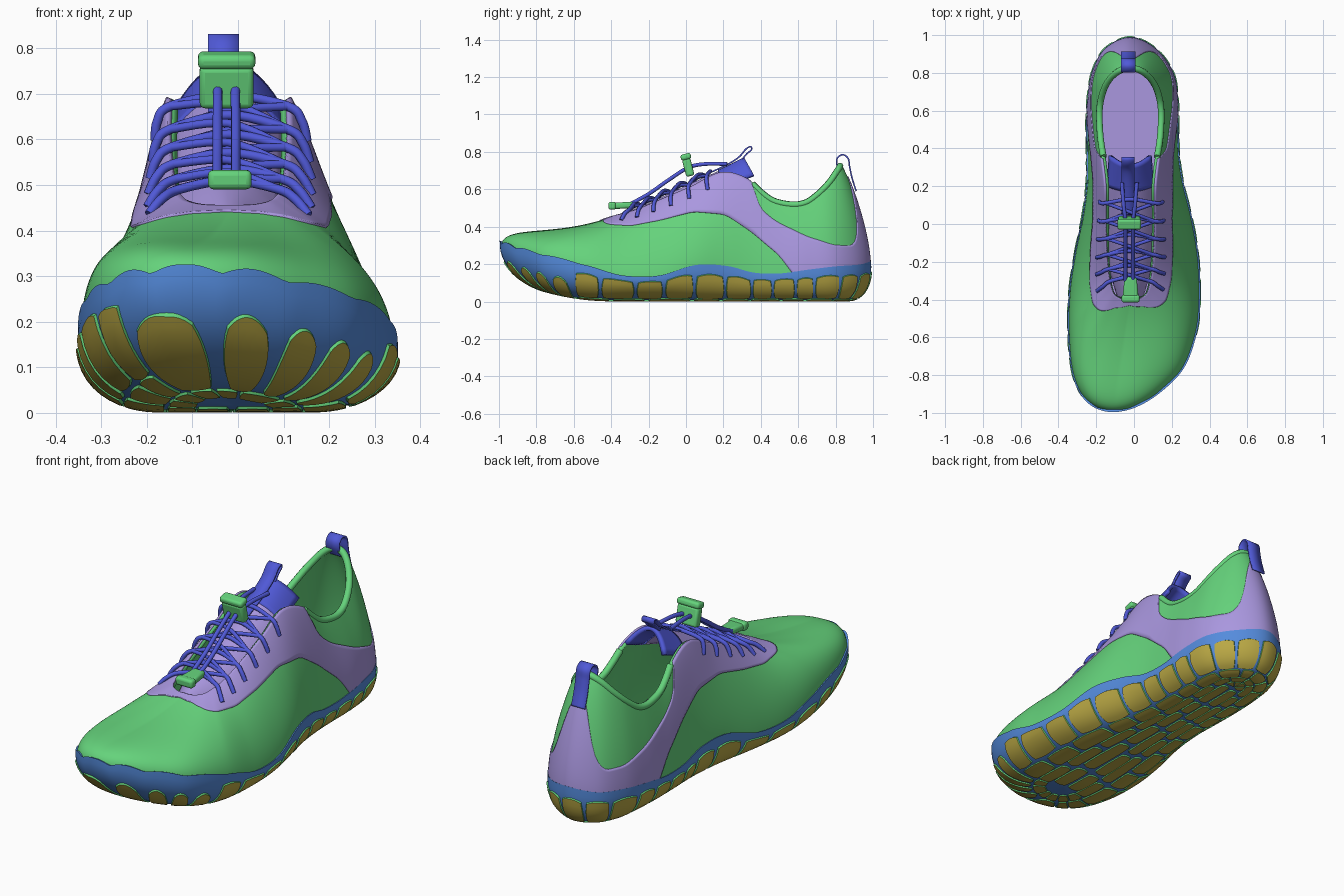
import bpy, math, random
from mathutils import Vector as V

if "Cube" in bpy.data.objects:
    bpy.data.objects.remove(bpy.data.objects["Cube"])
random.seed(4)
def mat(name, c):
    m = bpy.data.materials.new(name)
    m.diffuse_color = (*c, 1)
    m.use_nodes = True
    m.node_tree.nodes["Principled BSDF"].inputs["Base Color"].default_value = m.diffuse_color
    return m
GREEN, PURPLE = mat("green", (.13, .65, .2)), mat("purple", (.4, .31, .74))
BLUE, CORD, GOLD = mat("sole_blue", (.09, .26, .72)), mat("cord_blue", (.08, .1, .68)), mat("gold", (.5, .4, .06))

# Stations from toe to heel: base y, left x, right x, topline y, half width, z, sole edge z
ST = [(-.99, -.11, -.11, -.40, 0, .452, .318), (-.962, -.215, .015, -.40, .03, .452, .312),
      (-.88, -.29, .145, -.39, .06, .454, .285), (-.75, -.33, .265, -.37, .085, .46, .25),
      (-.55, -.345, .332, -.33, .10, .47, .20), (-.35, -.338, .345, -.25, .115, .495, .142),
      (-.15, -.308, .334, -.12, .125, .55, .138), (.05, -.267, .298, .03, .13, .615, .195),
      (.22, -.246, .256, .19, .13, .69, .19), (.36, -.245, .235, .33, .145, .655, .155),
      (.5, -.247, .23, .46, .166, .55, .15), (.65, -.242, .228, .62, .17, .53, .17),
      (.8, -.218, .203, .74, .135, .615, .188), (.925, -.15, .112, .81, .07, .705, .198),
      (.984, -.02, -.02, .83, 0, .735, .217)]
LOOP = []
for i in range(28):
    s, r = ST[min(i, 28 - i)], i <= 14
    LOOP.append((s[2 if r else 1], s[0], -.02 + (s[4] if r else -s[4]), s[3], s[5], s[6]))
def crom(a, b, c, d, t):
    return [.5 * (2*q + (r-p)*t + (2*p-5*q+4*r-s)*t*t + (3*q-p-3*r+s)*t**3) for p, q, r, s in zip(a, b, c, d)]
def smooth_path(pts):
    P = [pts[0], *pts, pts[-1]]
    return [crom(*P[i:i + 4], t / 6) for i in range(len(pts) - 1) for t in range(6)] + [list(pts[-1])]
def loop_at(u):
    i = math.floor(u)
    return crom(*[LOOP[(i + k) % 28] for k in (-1, 0, 1, 2)], u - i)
def keys(k, x):
    for (a, p), (b, q) in zip(k, k[1:]):
        if x <= b: return p + (q - p) * max(0, x - a) / (b - a)
    return k[-1][1]
def fold(u):
    return min(u % 28, 28 - u % 28)
def bez(p, t):
    s = 1 - t
    return p[0]*s**3 + p[1]*3*s*s*t + p[2]*3*s*t*t + p[3]*t**3
def upper(u, v):
    bx, by, tx, ty, tz, se = loop_at(u)
    f = fold(u)
    w = min(1, f / 3, max(0, (10 - f) / 3)) * (1 if u % 28 < 14 else -1)
    h = keys([(0, .135), (4, .145), (14, .15)], f) * (1 - .1 * w)
    k = keys([(0, .55), (4, .6), (7, .5), (14, .45)], f) - .07 * w
    B, T = V((bx, by, se - .03)), V((tx, ty, tz))
    P = T.lerp(B, k)
    P.z = tz - keys([(0, .125), (4, .085), (7, .1), (14, .12)], f)
    return bez([B, B + V((0, 0, h)), P, T], v)
def lift(y):
    return .14 * (max(0, -.4 - y) / .6)**2 + .007
def spine(y):
    return V((-.01, max(-.55, min(.75, y)), 0))
def sole(u, v):
    bx, by, _, _, _, se = loop_at(u)
    B, C, f = V((bx, by, 0)), spine(by), fold(u)
    n = (B - C).normalized()
    se += .02 * (abs(math.sin(math.pi * (u + .5) * .9)) - .6) * max(0, 1 - f / 5.5)
    z = lambda p, k: V((p.x, p.y, k))
    P2, P3 = B.lerp(C, .2), B.lerp(C, .5)
    P = [z(B + n*.006, se), z(B + n*.014, lift(by) + .06), z(P2, lift(P2.y)), z(P3, lift(P3.y))]
    if v < 0: return P[0].lerp(z(B - n*.02, se - .01), -v)
    return bez(P, v) if v <= 1 else P[3].lerp(z(C, lift(C.y)), v - 1)
def off(f, u, v, d):
    p, e = f(u, v), .01
    return p + (f(u + e, v) - f(u - e, v)).cross(p - f(u, v - e)).normalized() * d
def finish(ob, *mats, thick=0, offset=-1):
    for m in mats: ob.data.materials.append(m)
    if thick:
        s = ob.modifiers.new("thickness", 'SOLIDIFY')
        s.thickness, s.offset = thick, offset
    ob.data.shade_smooth()
    ob.data.set_sharp_from_angle(angle=math.radians(45))
    return ob
def mesh(name, vs, fs):
    me = bpy.data.meshes.new(name)
    me.from_pydata(vs, [], fs)
    ob = bpy.data.objects.new(name, me)
    bpy.context.collection.objects.link(ob)
    return ob
def grid(name, f, nu, nv, m, closed=False, flip=False, **kw):
    cols, fs = nu if closed else nu + 1, []
    vs = [f(i / nu, j / nv) for i in range(cols) for j in range(nv + 1)]
    for i in range(nu):
        a, b = i * (nv + 1), (i + 1) % cols * (nv + 1)
        fs += [(a + j, b + j, b + j + 1, a + j + 1)[::-1 if flip else 1] for j in range(nv)]
    return finish(mesh(name, vs, fs), m, **kw)
def tube(name, pts, r, m):
    c = bpy.data.curves.new(name, 'CURVE')
    c.dimensions, c.bevel_depth, c.bevel_resolution, c.use_fill_caps = '3D', r, 3, True
    q, s = smooth_path(pts), c.splines.new('POLY')
    s.points.add(len(q) - 1)
    for p, w in zip(s.points, q): p.co = (*w, 1)
    s.use_smooth = True
    c.materials.append(m)
    bpy.context.collection.objects.link(bpy.data.objects.new(name, c))
# Upper, sole and insole
grid("upper", lambda a, b: upper(a * 28, b), 224, 24, GREEN, True, thick=.02)
grid("sole", lambda a, b: sole(a * 28, -.5 + 2.5 * b), 224, 30, BLUE, True, True)
def insole(a, b):
    s = loop_at(a * 28)
    p = V((s[0], s[1], 0)).lerp(spine(s[1]), .08 + .92 * b)
    return p + V((0, 0, .14 + lift(p.y)))
grid("insole", insole, 112, 8, PURPLE, True)
# Overlay around the throat and heel, between a low and a high edge
LO = [(0, .441), (2, .437), (3, .429), (4, .412), (5, .405), (6, .435), (7, .48), (8, .465), (9, .37), (10, .25), (10.7, .1), (14, .1)]
HI = [(9, .9), (9.15, .6), (9.4, .5), (10, .43), (11, .35), (12, .30), (12.8, .30), (13.2, .38), (13.45, .56), (14, .69)]
def v_of(u, k):
    z = sum(keys(k, fold(u + t * .08)) for t in range(-2, 3)) / 5
    lo, hi = 0, 1
    for _ in range(12):
        m = (lo + hi) / 2
        lo, hi = (m, hi) if upper(u, m).z < z else (lo, m)
    return lo
SPAN = [(v_of(i / 8, LO), 1 if fold(i / 8) < 9 else v_of(i / 8, HI)) for i in range(224)]
def overlay(a, b):
    lo, hi = SPAN[round(a * 224) % 224]
    return off(upper, a * 28, lo + (hi - lo) * b, .005)
grid("throat_and_heel_overlay", overlay, 224, 12, PURPLE, True, thick=.01)
tube("collar_roll", [off(upper, 9.2 + i * .4, .985, -.01) for i in range(25)], .017, GREEN)
# Outsole lugs: rounded pads with green side walls
lv, lf, green = [], [], []
def lug(u0, u1, v0, v1, h=.006, n=6, rnd=.2):
    k, base = n + 3, len(lv)
    for i in range(k):
        for j in range(k):
            rim = i in (0, k - 1) or j in (0, k - 1)
            a, b = [max(-1, min(1, 2 * (q - 1) / n - 1)) for q in (i, j)]
            s = 1.05 if rim else 1
            x, y = s * a * math.sqrt(1 - rnd * b * b), s * b * math.sqrt(1 - rnd * a * a)
            lv.append(off(sole, (u0 + u1 + x * (u1 - u0)) / 2, (v0 + v1 + y * (v1 - v0)) / 2, .003 if rim else -h))
            if i < k - 1 and j < k - 1:
                q = base + i * k + j
                lf.append((q, q + 1, q + k + 1, q + k))
                green.append(i in (0, k - 2) or j in (0, k - 2))
for u0, u1 in ((-1.4, .2), (.6, 1.5), (1.75, 2.35), (2.5, 2.98), (3.12, 3.6)):
    lug(u0, u1, .3, 1.08, n=10, rnd=.4)
for a, b, n, v0, v1 in ((3.75, 26.5, 27, .14, .73), (3.75, 26.5, 22, .76, 1.1), (0, 28, 22, 1.14, 1.5), (4, 24, 16, 1.54, 1.95)):
    step = (b - a) / n
    cuts = [a + step * (i + random.uniform(-.2, .2) * (0 < i < n)) for i in range(n + 1)]
    for p, q in zip(cuts, cuts[1:]):
        j = random.uniform(-.015, .015)
        lug(p + step * .06, q - step * .06, v0 + j, v1 + j)
lugs = finish(mesh("outsole_lugs", lv, lf), GOLD, GREEN)
for p, g in zip(lugs.data.polygons, green): p.material_index = int(g)
# Tongue with blue top, webbing loops at tongue and heel
TZ = [(-.42, .44), (-.2, .525), (0, .62), (.2, .71), (.31, .765)]
def tongue(y0, y1, d=0):
    def f(a, b):
        y, x = y0 + (y1 - y0) * b, 2 * a - 1
        w = keys([(-.42, .06), (-.25, .11), (.18, .125), (.33, .112)], y)
        return V((-.02 + w * x, y + .05 * x * x * max(0, y) / .3, keys(TZ, y) + d - .07 * x * x * (1 + max(0, y))))
    return f
grid("tongue", tongue(-.42, .24), 16, 20, PURPLE, thick=.015)
grid("tongue_top", tongue(.17, .31, .006), 16, 8, CORD, thick=.02)
def strip(name, path, cx, w):
    q = smooth_path(path)
    n = len(q) - 1
    grid(name, lambda a, b: V((cx + w * (b - .5), *q[round(a * n)])), n, 2, CORD, thick=.008, offset=0)
strip("tongue_loop", [(.05, .655), (.2, .722), (.28, .77), (.32, .815), (.345, .828), (.35, .812), (.325, .79), (.3, .76)], -.032, .068)
strip("heel_loop", [(.91, .59), (.888, .66), (.875, .72), (.867, .765), (.838, .785), (.81, .768), (.806, .735), (.825, .69)], -.03, .075)
# Elastic laces: a bar on every row plus crossing cords
rows = [4.4, 5.1, 5.7, 6.3, 6.9, 7.5]
def side(u, s):
    u = u if s > 0 else 28 - u
    return [off(upper, u, .83, .004), off(upper, u, .92, .016), upper(u, 1) + V((0, 0, .014))]
def mid(y, d):
    return V((-.02, y, keys(TZ, y) + d))
for i, u in enumerate(rows):
    L, R = side(u, -1), side(u, 1)
    tube(f"lace_bar_{i+1}", [*L, mid(L[2].y + .02, .018), *R[::-1]], .0105, CORD)
    for s in (-1, 1) if i < 5 else ():
        A, B = side(u, s)[2], side(rows[i + 1], -s)[2]
        tube(f"lace_cross_{i+1}_{'left' if s < 0 else 'right'}", [A, mid((A.y + B.y) / 2, .022 + .008 * s), B], .0095, CORD)
for s in (-1, 1):
    path = [(.04, .22, .735), (.03, .1, .735), (.02, .01, .715), (.02, -.1, .645), (.02, -.2, .575), (.02, -.3, .52)]
    tube(f"pull_cord_{'left' if s < 0 else 'right'}", [V((-.025 + s * x, y, z)) for x, y, z in path], .0105, CORD)
# Cord lock and cord end clip
def block(name, loc, size, rx, taper=1):
    bpy.ops.mesh.primitive_cube_add(size=1, location=loc, rotation=(rx, 0, 0))
    ob = bpy.context.object
    ob.name = name
    for v in ob.data.vertices:
        v.co = (v.co.x * size[0] * (taper if v.co.y > 0 else 1), v.co.y * size[1], v.co.z * size[2])
    b = ob.modifiers.new("bevel", 'BEVEL')
    b.width, b.segments = .012, 3
    finish(ob, GREEN)
block("cord_lock_body", (-.025, .012, .717), (.118, .045, .095), .25)
block("cord_lock_button", (-.025, -.001, .774), (.126, .056, .032), .25)
block("cord_clip", (-.018, -.335, .514), (.085, .11, .034), .05, .75)
block("cord_clip_end", (-.018, -.395, .512), (.096, .04, .042), .05)
